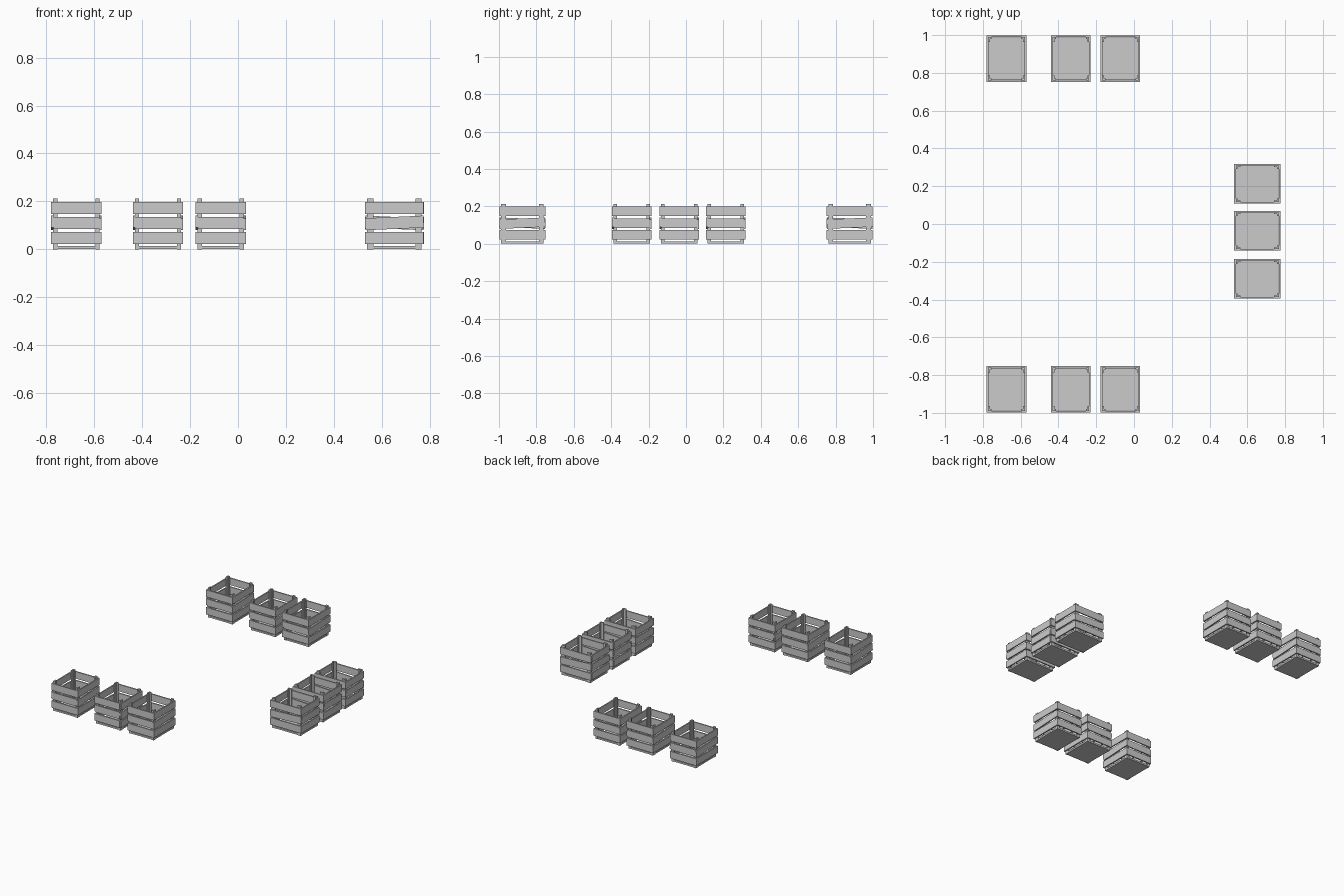
import bpy, bmesh
from math import pi, radians
from mathutils import Matrix, Vector

if "Cube" in bpy.data.objects:
    bpy.data.objects.remove(bpy.data.objects["Cube"])

HX, HY, TOP = 0.097, 0.114, 0.212      # outer half size of the corner posts, post height
SLAT_Z, SLAT_H, T = (0.048, 0.110, 0.173), 0.050, 0.009


def box(bm, centre, size, tilt=0.0):
    """Box, optionally tilted about x."""
    m = Matrix.Translation(centre) @ Matrix.Rotation(tilt, 4, 'X') @ Matrix.Diagonal((*size, 1))
    bmesh.ops.create_cube(bm, size=1, matrix=m)


def l_post(bm, sx, sy):
    """L-shaped corner post extruded upwards."""
    a, b, t = 0.018, 0.026, 0.009
    prof = [(0, 0), (a, 0), (a, t), (t, t), (t, b), (0, b)]
    vs = [bm.verts.new((sx * (HX - x), sy * (HY - y), 0)) for x, y in prof]
    face = bm.faces.new(vs)
    ext = bmesh.ops.extrude_face_region(bm, geom=[face])
    top = [v for v in ext['geom'] if isinstance(v, bmesh.types.BMVert)]
    bmesh.ops.translate(bm, verts=top, vec=(0, 0, TOP))


def crate_mesh():
    bm = bmesh.new()
    # floor board
    box(bm, (0, 0, 0.007), (2 * HX - 0.002, 2 * HY - 0.002, 0.012))
    for s in (-1, 1):
        for r in (-1, 1):
            l_post(bm, s, r)
        for i, z in enumerate(SLAT_Z):
            # long side slats, the middle one nailed on crooked
            box(bm, (s * (HX + T / 2 - 0.001), 0, z), (T, 0.245, SLAT_H),
                s * radians(2.6) if i == 1 else 0)
            # short side slats
            box(bm, (0, s * (HY + T / 2), z), (2 * HX - 0.002, T, SLAT_H))
    bmesh.ops.recalc_face_normals(bm, faces=bm.faces)
    me = bpy.data.meshes.new("crate")
    bm.to_mesh(me)
    bm.free()
    return me


mesh = crate_mesh()


def place(name, x, y, rot=0.0):
    ob = bpy.data.objects.new(name, mesh)
    ob.location = (x, y, 0)
    ob.rotation_euler.z = rot
    bpy.context.collection.objects.link(ob)


# front and back rows
for i, x in enumerate((-0.675, -0.334, -0.072)):
    place(f"front_crate_{i + 1}", x, -0.875)
    place(f"back_crate_{i + 1}", x, 0.875)
# right-hand row, turned sideways
for i, y in enumerate((-0.290, -0.036, 0.213)):
    place(f"right_crate_{i + 1}", 0.653, y, pi / 2)
